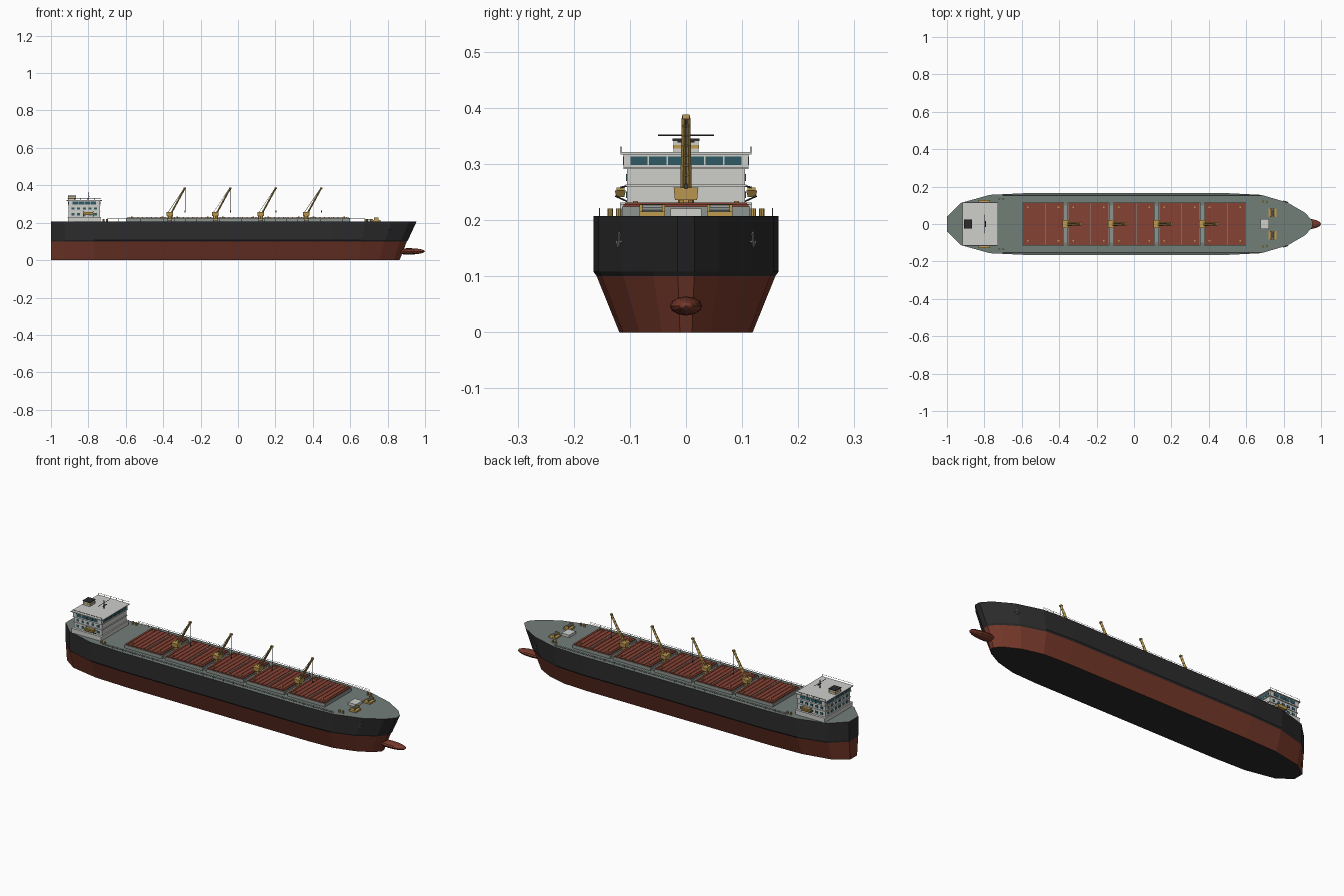
import bpy, bmesh
from mathutils import Vector, Matrix

if "Cube" in bpy.data.objects:
    bpy.data.objects.remove(bpy.data.objects["Cube"])


def material(name, r, g, b):
    m = bpy.data.materials.new(name)
    m.use_nodes = True
    m.diffuse_color = (r, g, b, 1)
    m.node_tree.nodes["Principled BSDF"].inputs["Base Color"].default_value = (r, g, b, 1)
    return m


BLACK = material("hull black", .025, .025, .026)
RED = material("bottom red", .18, .04, .023)
COVER = material("hatch red", .24, .055, .034)
DECK = material("deck grey green", .17, .21, .19)
STEEL = material("coaming grey", .27, .3, .28)
WHITE = material("house white", .62, .63, .6)
GOLD = material("crane yellow", .52, .33, .08)
GLASS = material("window teal", .03, .1, .13)
DARK = material("dark fittings", .05, .055, .06)
DK = .207  # main deck height


def finish(name, bm, *mats):
    bmesh.ops.recalc_face_normals(bm, faces=bm.faces)
    me = bpy.data.meshes.new(name)
    bm.to_mesh(me)
    bm.free()
    for m in mats:
        me.materials.append(m)
    ob = bpy.data.objects.new(name, me)
    bpy.context.collection.objects.link(ob)
    return ob


def box(bm, x, y, z, sx, sy, sz, taper=1):
    """Box centred on x, y, standing on z; taper scales its lower end."""
    vs = bmesh.ops.create_cube(bm, size=1)["verts"]
    for v in vs:
        k = taper if v.co.z < 0 else 1
        v.co = Vector((x + v.co.x * sx * k, y + v.co.y * sy * k, z + (v.co.z + .5) * sz))


def rod(bm, a, b, r, sides=6, r2=None):
    a, b = Vector(a), Vector(b)
    d = b - a
    mat = Matrix.Translation((a + b) / 2) @ d.to_track_quat("Z", "Y").to_matrix().to_4x4()
    bmesh.ops.create_cone(bm, cap_ends=True, segments=sides, radius1=r,
                          radius2=r if r2 is None else r2, depth=d.length, matrix=mat)


def boxes(name, mat, *specs):
    bm = bmesh.new()
    for s in specs:
        box(bm, *s)
    return finish(name, bm, mat)


# Hull: half outline lofted through levels (height, width factor, bow factor)
half = [(-1, .04), (-.925, .113), (-.77, .156), (-.58, .165), (.5, .165),
        (.68, .156), (.82, .115), (.915, .06), (.955, .015)]
levels = [(0, .72, .8), (.1, .965, .885), (.108, 1, .9), (DK, 1, 1)]
bm = bmesh.new()
rings = []
for z, w, k in levels:
    pts = [(.5 + (x - .5) * k if x > .5 else x, y * w) for x, y in half]
    loop = pts + [(x, -y) for x, y in reversed(pts)]
    rings.append([bm.verts.new((x, y, z)) for x, y in loop])
n = len(rings[0])
for i in range(len(levels) - 1):
    for j in range(n):
        f = bm.faces.new((rings[i][j], rings[i][(j + 1) % n],
                          rings[i + 1][(j + 1) % n], rings[i + 1][j]))
        f.material_index = 1 if i == 0 else 0
bm.faces.new(rings[0])
bm.faces.new(rings[-1]).material_index = 2
finish("hull", bm, BLACK, RED, DECK)

# Bulbous bow
bm = bmesh.new()
bmesh.ops.create_uvsphere(bm, u_segments=12, v_segments=8, radius=1,
                          matrix=Matrix.Translation((.915, 0, .047))
                          @ Matrix.Diagonal((.085, .029, .017, 1))
                          @ Matrix.Rotation(1.5708, 4, "Y"))
finish("bulbous_bow", bm, RED)

# Cargo hatches with ribbed covers
PITCH, LENGTH = .243, .215
coaming, cover, ribs, seams, cleats = (bmesh.new() for _ in range(5))
for i in range(5):
    x = (i - 2) * PITCH
    box(coaming, x, 0, DK, LENGTH + .008, .228, .017)
    box(cover, x, 0, DK + .017, LENGTH, .222, .005)
    for k in range(9):
        box(ribs, x + (k - 4) * .024, 0, DK + .022, .004, .218, .002)
    for k in (-1, 0, 1):
        box(seams, x + k * .06 + .012, 0, DK + .022, .004, .218, .0015)
    for sx in (-1, 1):
        for sy in (-1, 1):
            box(cleats, x + sx * .082, sy * .09, DK + .022, .009, .009, .005)
for i in range(4):
    box(coaming, (i - 1.5) * PITCH, 0, DK, .03, .2, .008)
finish("hatch_coamings", coaming, STEEL)
finish("hatch_covers", cover, COVER)
finish("hatch_ribs", ribs, COVER)
finish("hatch_seams", seams, STEEL)
finish("hatch_cleats", cleats, GOLD)

# Deck cranes between the hatches
for i in range(4):
    x = (i - 1.5) * PITCH
    bm = bmesh.new()
    rod(bm, (x, 0, DK), (x, 0, .24), .014, 10)
    box(bm, x, 0, .236, .036, .044, .022, .9)
    box(bm, x - .004, 0, DK, .036, .04, .012)
    for s in (-1, 1):
        rod(bm, (x + .004, s * .006, .245), (x + .081, s * .003, .386), .0045, 4)
    for t in range(1, 8):
        box(bm, x + .004 + t * .0096, 0, .243 + t * .0176, .006, .012, .005)
    box(bm, x + .08, 0, .38, .012, .012, .008)
    finish(f"crane_{i + 1}", bm, GOLD)
    bm = bmesh.new()
    rod(bm, (x + .082, 0, .385), (x + .082, 0, .262), .0009, 4)
    rod(bm, (x - .008, 0, .258), (x + .079, 0, .388), .0009, 4)
    box(bm, x + .082, 0, .255, .006, .006, .009)
    finish(f"crane_cable_{i + 1}", bm, DARK)

# Deckhouse tiers, bridge and roof
HX = -.822
boxes("deckhouse", WHITE, (HX, 0, DK, .174, .236, .022), (HX, 0, .229, .166, .21, .032),
      (HX, 0, .261, .166, .21, .032), (HX, 0, .293, .17, .222, .024))
boxes("deckhouse_ledges", WHITE, (HX, 0, .228, .18, .236, .003),
      (HX, 0, .26, .174, .216, .003), (HX, 0, .291, .176, .222, .003),
      (HX, 0, .317, .188, .234, .004))

# Windows: bridge panes and rows on the sides and stern
bm = bmesh.new()
for k in range(6):
    for x in (HX + .085, HX - .085):
        box(bm, x, (k - 2.5) * .0335, .298, .003, .031, .015)
for s in (-1, 1):
    for k in range(4):
        box(bm, HX + (k - 1.5) * .032, s * .111, .298, .029, .003, .015)
    for z in (.239, .27):
        for k in range(5):
            box(bm, HX + (k - 2) * .03, s * .105, z, .016, .003, .012)
for z in (.239, .27):
    for k in range(6):
        box(bm, HX - .083, (k - 2.5) * .032, z, .003, .016, .012)
finish("windows", bm, GLASS)

# Funnel with coloured band and black top
boxes("funnel", WHITE, (-.888, 0, .32, .04, .044, .022))
boxes("funnel_band", GOLD, (-.888, 0, .328, .042, .046, .006))
boxes("funnel_cap", BLACK, (-.888, 0, .341, .044, .048, .004))

# Radar mast and roof rail
bm = bmesh.new()
rod(bm, (-.8, 0, .32), (-.8, 0, .365), .002)
rod(bm, (-.8, -.05, .351), (-.8, .05, .351), .0012)
box(bm, -.795, 0, .338, .005, .03, .003)
finish("radar_mast", bm, DARK)
bm = bmesh.new()
for s in (-1, 1):
    rod(bm, (HX - .09, s * .116, .331), (HX + .09, s * .116, .331), .0008, 4)
    for k in range(6):
        x = HX - .09 + k * .036
        rod(bm, (x, s * .116, .32), (x, s * .116, .331), .0008, 4)
finish("roof_rail", bm, DARK)

# Lifeboats on davits
boats, davits = bmesh.new(), bmesh.new()
for s in (-1, 1):
    box(boats, -.8, s * .117, .241, .062, .02, .012, .7)
    box(boats, -.8, s * .117, .253, .05, .014, .005)
    for x in (-.825, -.775):
        rod(davits, (x, s * .1, .231), (x, s * .126, .243), .0015, 4)
        rod(davits, (x, s * .1, .262), (x, s * .117, .258), .0015, 4)
finish("lifeboats", boats, GOLD)
finish("lifeboat_davits", davits, DARK)

# Foredeck: store house, winches and bollards
boxes("foredeck_house", WHITE, (.7, 0, DK, .046, .056, .014))
winch, drum, posts = bmesh.new(), bmesh.new(), bmesh.new()
for s in (-1, 1):
    box(winch, .74, s * .06, DK, .042, .046, .008)
    for e in (-1, 1):
        box(winch, .74, s * .06 + e * .02, DK + .008, .024, .005, .013)
    rod(drum, (.74, s * .06 - .018, .22), (.74, s * .06 + .018, .22), .008, 10)
    for x, y in ((.69, .12), (.71, .12), (-.72, .135), (-.7, .135)):
        rod(posts, (x, s * y, DK), (x, s * y, .221), .005, 8)
finish("winch_frames", winch, GOLD)
finish("winch_drums", drum, STEEL)
finish("bollards", posts, GOLD)

# Side rails along the main deck
bm = bmesh.new()
for s in (-1, 1):
    for z in (.214, .221):
        rod(bm, (-.7, s * .154, z), (.68, s * .154, z), .0008, 4)
    for k in range(24):
        x = -.7 + k * .06
        rod(bm, (x, s * .154, DK), (x, s * .154, .221), .0009, 4)
finish("deck_rails", bm, STEEL)

# Anchors on the bow
bm = bmesh.new()
for s in (-1, 1):
    rod(bm, (.812, s * .119, .18), (.812, s * .12, .152), .002)
    for e in (-1, 1):
        rod(bm, (.812, s * .12, .152), (.812 + e * .014, s * (.12 - e * .004), .162), .002)
    rod(bm, (.806, s * .12, .175), (.818, s * .117, .175), .0015)
finish("anchors", bm, STEEL)
